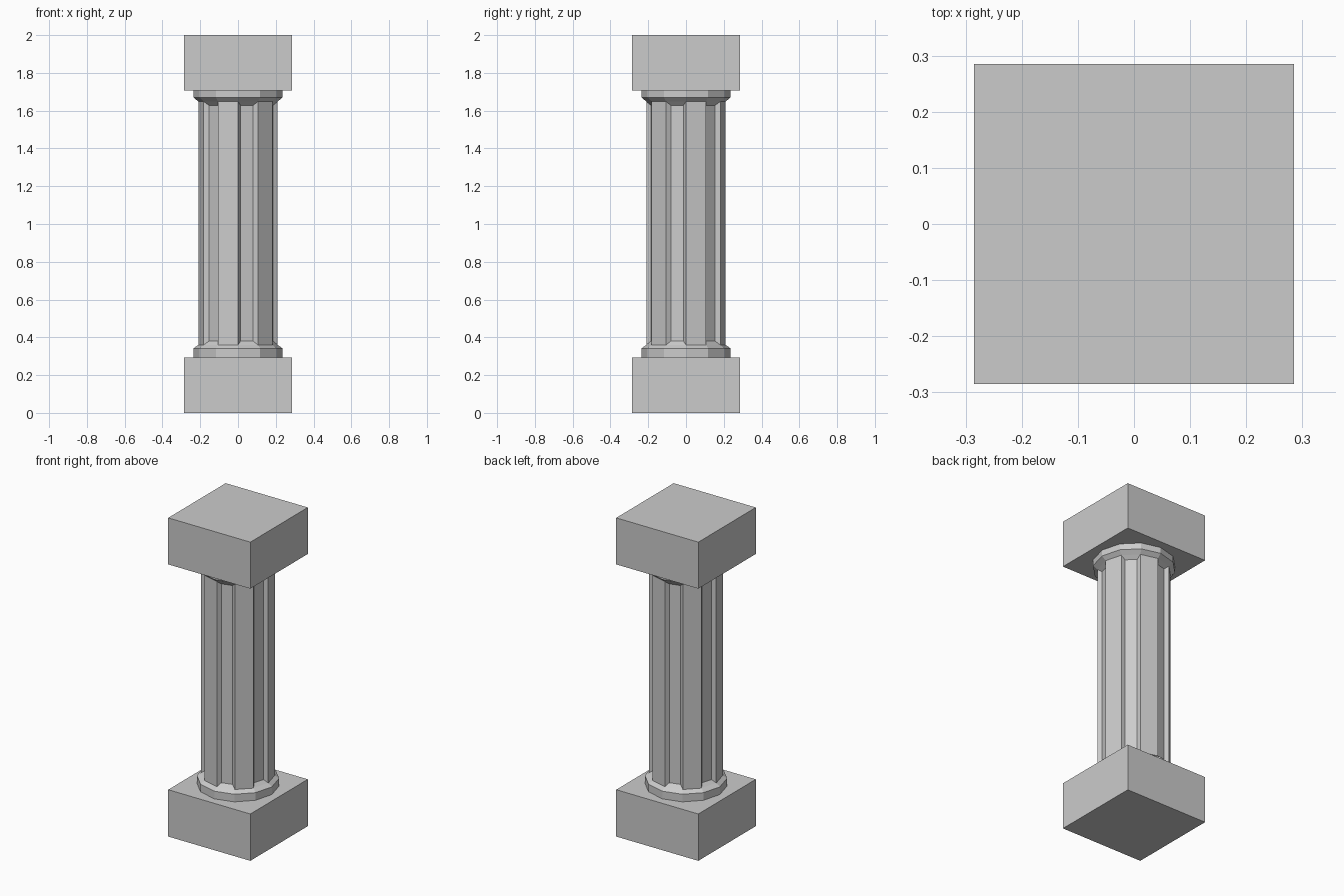
import bpy, bmesh
from math import cos, sin, pi

if "Cube" in bpy.data.objects:
    bpy.data.objects.remove(bpy.data.objects["Cube"])

SIDES = 12
HALF = 0.285


def finish(bm, name):
    mesh = bpy.data.meshes.new(name)
    bmesh.ops.recalc_face_normals(bm, faces=bm.faces)
    bm.to_mesh(mesh)
    bm.free()
    obj = bpy.data.objects.new(name, mesh)
    bpy.context.collection.objects.link(obj)
    return obj


def block(name, z0, z1):
    bm = bmesh.new()
    bmesh.ops.create_cube(bm, size=1)
    for v in bm.verts:
        v.co.x *= 2 * HALF
        v.co.y *= 2 * HALF
        v.co.z = z0 if v.co.z < 0 else z1
    return finish(bm, name)


# square plinth and capital
block("base_block", 0, 0.294)
block("top_block", 1.708, 2)

# twelve-sided column with a collar at each end
profile = [(0.235, 0.294), (0.235, 0.342), (0.21, 0.36),
           (0.21, 1.648), (0.235, 1.67), (0.235, 1.708)]
bm = bmesh.new()
rings = [[bm.verts.new((r * cos(2 * pi * k / SIDES), r * sin(2 * pi * k / SIDES), z))
          for k in range(SIDES)] for r, z in profile]
shaft_faces = []
for i in range(len(rings) - 1):
    a, b = rings[i], rings[i + 1]
    for k in range(SIDES):
        n = (k + 1) % SIDES
        f = bm.faces.new((a[k], a[n], b[n], b[k]))
        if i == 2:
            shaft_faces.append(f)
bm.normal_update()

# flutes: every other shaft face is inset and pushed in
bmesh.ops.inset_individual(bm, faces=shaft_faces[1::2], thickness=0.02,
                           depth=-0.02, use_even_offset=True)
finish(bm, "fluted_column")
